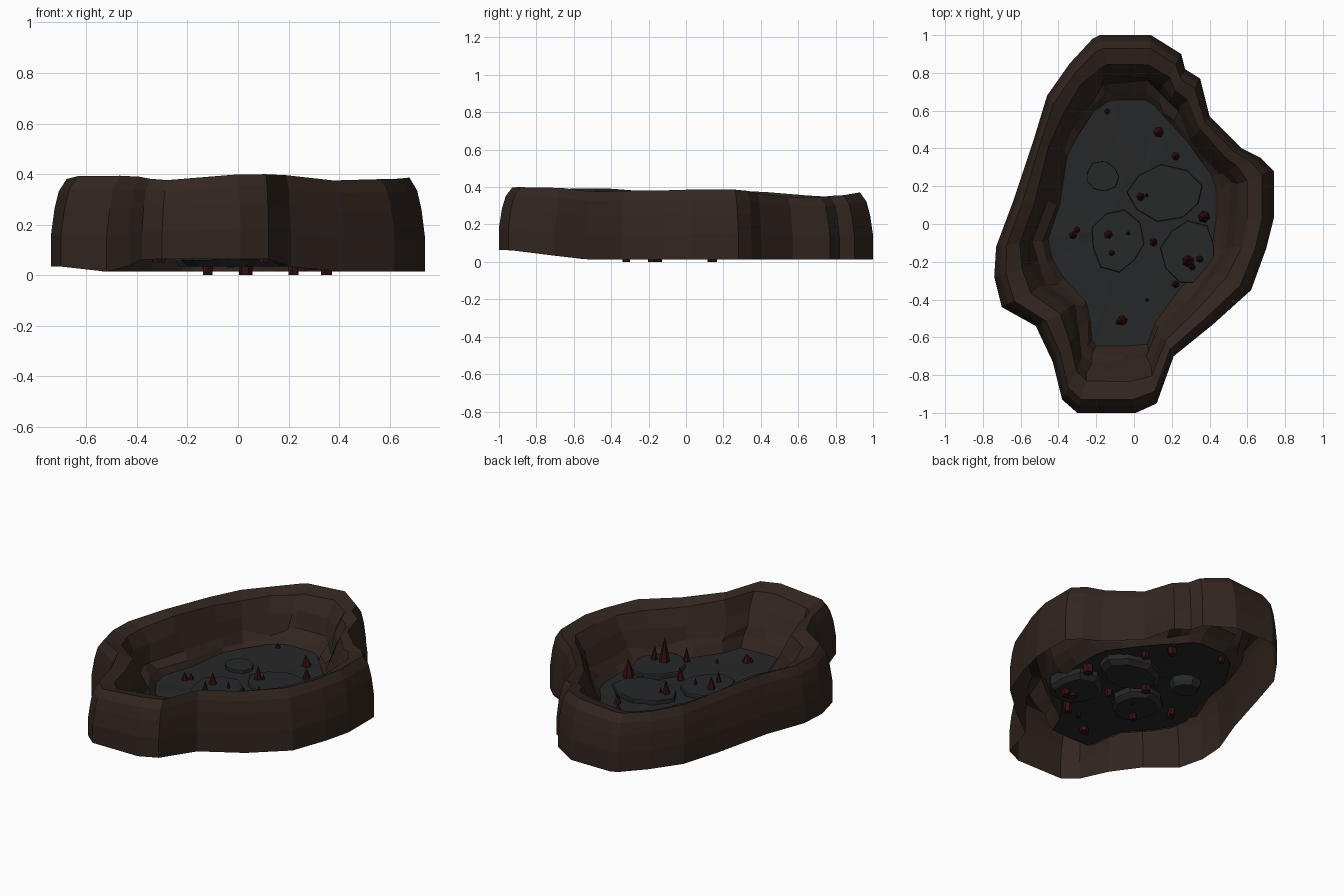
import bpy, bmesh, math, random

if "Cube" in bpy.data.objects:
    bpy.data.objects.remove(bpy.data.objects["Cube"])
random.seed(4)


def material(name, rgb):
    m = bpy.data.materials.new(name)
    m.diffuse_color = (*rgb, 1)
    m.use_nodes = True
    m.node_tree.nodes["Principled BSDF"].inputs["Base Color"].default_value = m.diffuse_color
    return m


EARTH = material("earth", (0.032, 0.019, 0.014))
SLATE = material("slate", (0.020, 0.021, 0.022))
RED = material("dark_red", (0.034, 0.005, 0.006))


def finish(bm, name, mat):
    bmesh.ops.recalc_face_normals(bm, faces=bm.faces[:])
    me = bpy.data.meshes.new(name)
    bm.to_mesh(me)
    bm.free()
    me.materials.append(mat)
    ob = bpy.data.objects.new(name, me)
    bpy.context.collection.objects.link(ob)
    return ob


def skin(bm, rings):
    for a, b in zip(rings, rings[1:]):
        n = len(a)
        for i in range(n):
            bm.faces.new((a[i], a[(i + 1) % n], b[(i + 1) % n], b[i]))


# Plan outline: outer x, y paired with floor edge x, y
PLAN = [
    (-.18, 1.0, -.10, .65), (.09, 1.0, .06, .65), (.25, .90, .11, .62),
    (.27, .82, .15, .57), (.35, .77, .20, .52), (.40, .57, .28, .43),
    (.57, .40, .36, .32), (.67, .35, .41, .25), (.74, .28, .43, .18),
    (.74, .03, .43, .02), (.70, -.13, .41, -.12), (.62, -.35, .34, -.22),
    (.42, -.53, .21, -.38), (.21, -.70, .11, -.52), (.12, -.95, .07, -.63),
    (.01, -1.0, -.05, -.64), (-.30, -1.0, -.20, -.64), (-.38, -.93, -.22, -.61),
    (-.43, -.73, -.23, -.50), (-.52, -.54, -.25, -.41), (-.70, -.44, -.37, -.28),
    (-.74, -.28, -.43, -.18), (-.73, -.12, -.45, -.08), (-.64, .12, -.39, .10),
    (-.53, .45, -.35, .36), (-.46, .68, -.29, .47), (-.34, .85, -.21, .59),
    (-.22, .98, -.14, .64),
]
FLOOR = 0.09


def base_z(x, y):
    front = max(0, min(1, (-y - .55) / .4))
    return .014 + .05 * front + (.02 if x < -.6 else 0)


def top_z(x, y):
    return .374 - .018 * y + .012 * math.sin(9 * x + 1) + .006 * math.sin(7 * y)


# Rim wall: open-bottomed shell, (inward fraction, height fraction, roughness)
SECTION = [(0, 0, 0), (0, .36, 0), (.045, .66, 0), (.1, .86, 0), (.2, 1, 0),
           (.46, .92, .006), (.62, .66, .014), (.74, .39, .02),
           (.87, .29, .016), (1, None, 0)]
bm = bmesh.new()
rings = []
for f, h, rough in SECTION:
    ring = []
    for ox, oy, ix, iy in PLAN:
        jx, jy, jz = (random.uniform(-rough, rough) for _ in range(3))
        b = base_z(ox, oy)
        z = FLOOR - .012 if h is None else b + (top_z(ox, oy) - b) * h
        ring.append(bm.verts.new((ox + (ix - ox) * f + jx,
                                  oy + (iy - oy) * f + jy, z + jz)))
    rings.append(ring)
skin(bm, rings)
finish(bm, "rim_wall", EARTH)

# Pit floor: gently uneven sheet
bm = bmesh.new()
rings = []
for s in (1.01, .65, .3):
    rings.append([bm.verts.new((p[2] * s, p[3] * s,
                  FLOOR + (random.uniform(-.004, .004) if s < 1 else 0))) for p in PLAN])
skin(bm, rings)
bm.faces.new(rings[-1])
floor = finish(bm, "pit_floor", SLATE)
if floor.data.polygons[0].normal.z < 0:
    floor.data.flip_normals()

# Flat stones set through the floor: x, y, radius x, radius y, top
STONES = [(-.17, .25, .09, .08, .11), (.17, .16, .21, .15, .115),
          (-.09, -.09, .14, .16, .115), (.29, -.15, .15, .17, .12)]
for k, (x, y, rx, ry, top) in enumerate(STONES):
    bm = bmesh.new()
    jit = [random.uniform(.88, 1.08) for _ in range(9)]
    rings = []
    for s, z in ((.82, .035), (1, .06), (1, top - .005), (.98, top)):
        rings.append([bm.verts.new((x + rx * s * j * math.cos(i * math.tau / 9 + k),
                                    y + ry * s * j * math.sin(i * math.tau / 9 + k), z))
                      for i, j in enumerate(jit)])
    skin(bm, rings)
    bm.faces.new(rings[0])
    bm.faces.new(rings[-1])
    finish(bm, f"floor_stone_{k + 1}", SLATE)

# Red spikes rising through the floor: x, y, base radius, tip height, foot height
SPIKES = [(-.14, .60, .020, .12, .05), (.13, .49, .028, .16, .05),
          (.22, .36, .022, .15, .05), (.03, .14, .030, .20, 0),
          (.07, .15, .016, .15, .04), (.37, .04, .032, .20, .04),
          (-.14, -.05, .027, .19, .04), (-.03, -.05, .016, .16, .03),
          (-.32, -.06, .022, .14, .05), (-.305, -.03, .020, .13, .05),
          (-.12, -.15, .024, .18, 0), (.10, -.10, .022, .17, .05),
          (.29, -.20, .032, .27, .02), (.35, -.18, .026, .21, 0),
          (.31, -.23, .022, .20, .03), (.22, -.32, .023, .18, 0),
          (.07, -.40, .011, .12, .06), (-.06, -.51, .027, .14, .06),
          (-.085, -.52, .017, .12, .06)]
for k, (x, y, r, h, foot) in enumerate(SPIKES):
    bm = bmesh.new()
    rings = []
    lx, ly = random.uniform(-.4, .4) * r, random.uniform(-.4, .4) * r
    for s, t in ((.9, 0), (1, .4), (.55, .7)):
        rings.append([bm.verts.new((x + lx * t + r * s * math.cos(a),
                                    y + ly * t + r * s * math.sin(a), foot + (h - foot) * t))
                      for a in (i * math.tau / 6 + k for i in range(6))])
    skin(bm, rings)
    bm.faces.new(rings[0])
    tip = bm.verts.new((x + lx, y + ly, h))
    for i in range(6):
        bm.faces.new((rings[-1][i], rings[-1][(i + 1) % 6], tip))
    finish(bm, f"spike_{k + 1}", RED)
